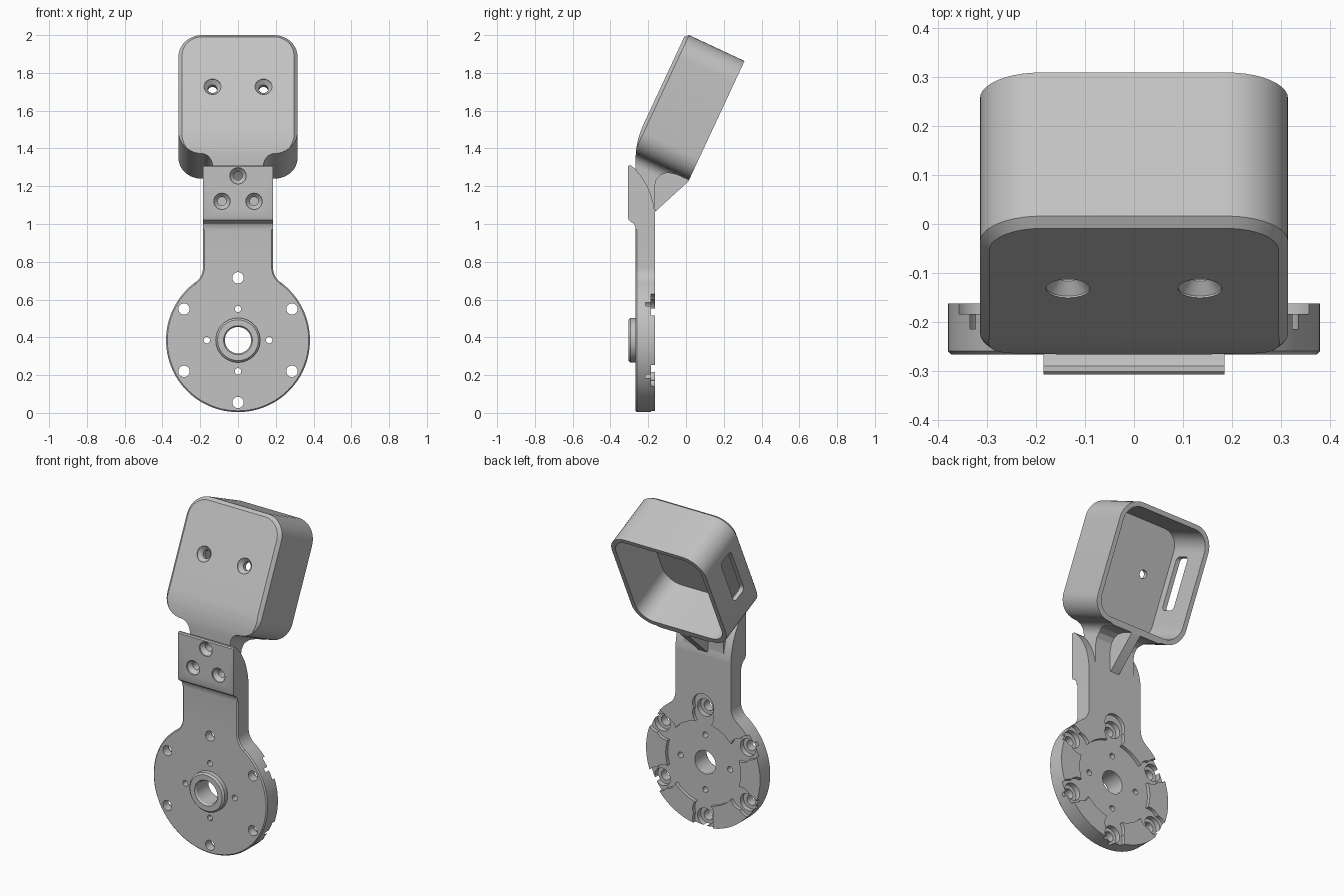
import bpy, bmesh
from math import sin, cos, radians, hypot
from mathutils import Vector

cube = bpy.data.objects.get("Cube")
if cube:
    bpy.data.objects.remove(cube, do_unlink=True)

grey = bpy.data.materials.new("plain_grey")
COLOUR = (0.54, 0.54, 0.54, 1)
grey.use_nodes = True
grey.diffuse_color = COLOUR
grey.node_tree.nodes["Principled BSDF"].inputs["Base Color"].default_value = COLOUR

# Frames turn (outline a, outline b, extrusion t) into space
TILT = radians(25)
UP = Vector((0, sin(TILT), cos(TILT)))
BACK = Vector((0, cos(TILT), -sin(TILT)))
TOP = Vector((0, -0.001, 2.008))


def front(a, b, t):
    return Vector((a, t, b))


def side(a, b, t):
    return Vector((t, a, b))


def tilted(a, b, t):
    return TOP + Vector((a, 0, 0)) + UP * b + BACK * t


def wall(a, b, t):
    return tilted(t, b, a)


def arc(cx, cy, r, start, end, n=10):
    angles = [radians(start + (end - start) * i / n) for i in range(n + 1)]
    return [(cx + r * cos(a), cy + r * sin(a)) for a in angles]


def circle(cx, cy, r, n=40):
    return arc(cx, cy, r, 0, 360, n)[:-1]


def rounded(x0, x1, y0, y1, r):
    return (arc(x1 - r, y0 + r, r, -90, 0) + arc(x1 - r, y1 - r, r, 0, 90)
            + arc(x0 + r, y1 - r, r, 90, 180) + arc(x0 + r, y0 + r, r, 180, 270))


def mirrored(half):
    out = []
    for p in half + [(-x, y) for x, y in reversed(half)]:
        if all(hypot(p[0] - q[0], p[1] - q[1]) > 1e-4 for q in out):
            out.append(p)
    return out


def loft(name, frame, sections, bevel=0):
    """Solid through (outline, t) sections; bevel chamfers the first cap."""
    bm = bmesh.new()
    rings = [[bm.verts.new(frame(a, b, t)) for a, b in pts] for pts, t in sections]
    n = len(rings[0])
    first = bm.faces.new(rings[0])
    bm.faces.new(rings[-1][::-1])
    for lo, hi in zip(rings, rings[1:]):
        for i in range(n):
            j = (i + 1) % n
            bm.faces.new((lo[j], lo[i], hi[i], hi[j]))
    bmesh.ops.recalc_face_normals(bm, faces=bm.faces)
    if bevel:
        bmesh.ops.bevel(bm, geom=list(first.edges), offset=bevel, segments=1,
                        profile=0.5, affect='EDGES')
    mesh = bpy.data.meshes.new(name)
    bm.to_mesh(mesh)
    bm.free()
    mesh.materials.append(grey)
    obj = bpy.data.objects.new(name, mesh)
    bpy.context.collection.objects.link(obj)
    return obj


def prism(name, frame, pts, t0, t1, bevel=0):
    return loft(name, frame, [(pts, t0), (pts, t1)], bevel)


def drill(frame, a, b, steps):
    return loft("drill", frame, [(circle(a, b, r, 32), t) for r, t in steps])


def combine(obj, tools, operation='DIFFERENCE'):
    bpy.context.view_layer.objects.active = obj
    for tool in tools:
        tool.hide_render = True
        mod = obj.modifiers.new("combine", 'BOOLEAN')
        mod.operation, mod.solver, mod.object = operation, 'EXACT', tool
        bpy.ops.object.modifier_apply(modifier=mod.name)
        bpy.data.objects.remove(tool, do_unlink=True)


def smooth(obj):
    bpy.ops.object.select_all(action='DESELECT')
    obj.select_set(True)
    bpy.context.view_layer.objects.active = obj
    bpy.ops.object.shade_smooth_by_angle(angle=radians(25))


# Bracket: round hub running into a straight arm
HUB = 0.385
FRONT, REAR = -0.267, -0.163
half = (arc(0, HUB, 0.381, -90, 53.56, 36) + arc(0.285, HUB + 0.386, 0.1, 233.56, 180)
        + [(0.185, 1.04)])
bracket = prism("hub_and_arm", front, mirrored(half), FRONT, REAR, 0.007)

# Stepped screw plate at the arm's top, hollowed behind by a curve
clamp = [(REAR, 0.97), (REAR, 1.05), (-0.173, 1.11), (-0.187, 1.16), (-0.207, 1.205),
         (-0.235, 1.25), (-0.268, 1.29), (-0.29, 1.31), (-0.302, 1.31), (-0.308, 1.304),
         (-0.308, 1.035), (-0.303, 1.02), (-0.275, 1.0), (-0.268, 0.985), (FRONT, 0.97)]
boss = loft("boss", front, [(circle(0, HUB, 0.108), -0.305), (circle(0, HUB, 0.118), -0.295),
                            (circle(0, HUB, 0.118), -0.25)])
combine(bracket, [prism("clamp", side, clamp, -0.185, 0.185), boss], 'UNION')

# Shallow rear recess, opened round each bolt so rounded pads stand on the rim
bolts = arc(0, HUB, 0.33, 30, 330, 5)
combine(bracket, [prism("recess", front, circle(0, HUB, 0.25, 64), -0.184, 0)])
for radius in (0.29, 0.35):
    combine(bracket, [prism("gap", front, circle(x, z, 0.07), -0.184, 0)
                      for x, z in arc(0, HUB, radius, 30, 330, 5)])

# Bolt seats, bore, bolt holes, pin holes and countersunk screws
holes = [drill(front, x, z, [(0.052, -0.215), (0.052, 0)]) for x, z in bolts]
holes += [drill(front, 0, HUB, [(0.08, -0.31), (0.07, -0.295), (0.07, 0)])]
holes += [drill(front, x, z, [(0.03, -0.4), (0.03, 0)]) for x, z in bolts]
holes += [drill(front, x, z, [(0.017, -0.4), (0.017, 0)])
          for x, z in arc(0, HUB, 0.165, 0, 270, 3)]
screws = [(0, 1.255), (-0.085, 1.12), (0.085, 1.12)]
holes += [drill(front, x, z, [(0.043, -0.32), (0.043, -0.3), (0.023, -0.278), (0.023, -0.22)])
          for x, z in screws]
combine(bracket, holes)
smooth(bracket)

# Tilted cup whose outline flows into a narrow neck
half = (arc(0.195, -0.747, 0.06, 180, 90) + arc(0.195, -0.567, 0.12, -90, 0)
        + arc(0.19, -0.125, 0.125, 0, 90))
cup = prism("cup_and_neck", tilted, mirrored([(0.135, -0.99)] + half), 0, 0.343, 0.019)

# Front bends to vertical; neck is trimmed to seat on the curve behind the plate
trim = ([(-0.4, 2.2), (-0.4, 1.6)] + arc(0.184, 1.338, 0.451, 155, 180, 8)
        + [(FRONT, 1.289), (-0.235, 1.25), (-0.207, 1.205), (-0.187, 1.16),
           (-0.173, 1.11), (REAR, 1.065), (0.024, 1.236), (0.6, 1.4), (0.6, 2.2)])
combine(cup, [prism("trim", side, trim, -0.5, 0.5)], 'INTERSECT')

# Scoops either side of the neck leave a thin central web
scoop = [(-0.167, 0.9), (-0.167, 1.195), (-0.157, 1.235), (-0.135, 1.26), (-0.1, 1.272),
         (-0.05, 1.262), (0.02, 1.23), (0.1, 1.1)]
cuts = [prism("scoop", side, scoop, s * 0.03, s * 0.4) for s in (-1, 1)]

# Hollow, mounting holes and one slot in the right wall
cuts.append(prism("hollow", tilted, rounded(-0.288, 0.288, -0.66, -0.027, 0.1), 0.055, 0.5))
cuts += [drill(tilted, x, -0.31, [(0.045, -0.02), (0.045, 0.004), (0.024, 0.028), (0.024, 0.1)])
         for x in (-0.135, 0.135)]
cuts.append(prism("slot", wall, rounded(0.1, 0.205, -0.465, -0.155, 0.025), -0.4, -0.2))
combine(cup, cuts)
smooth(cup)
